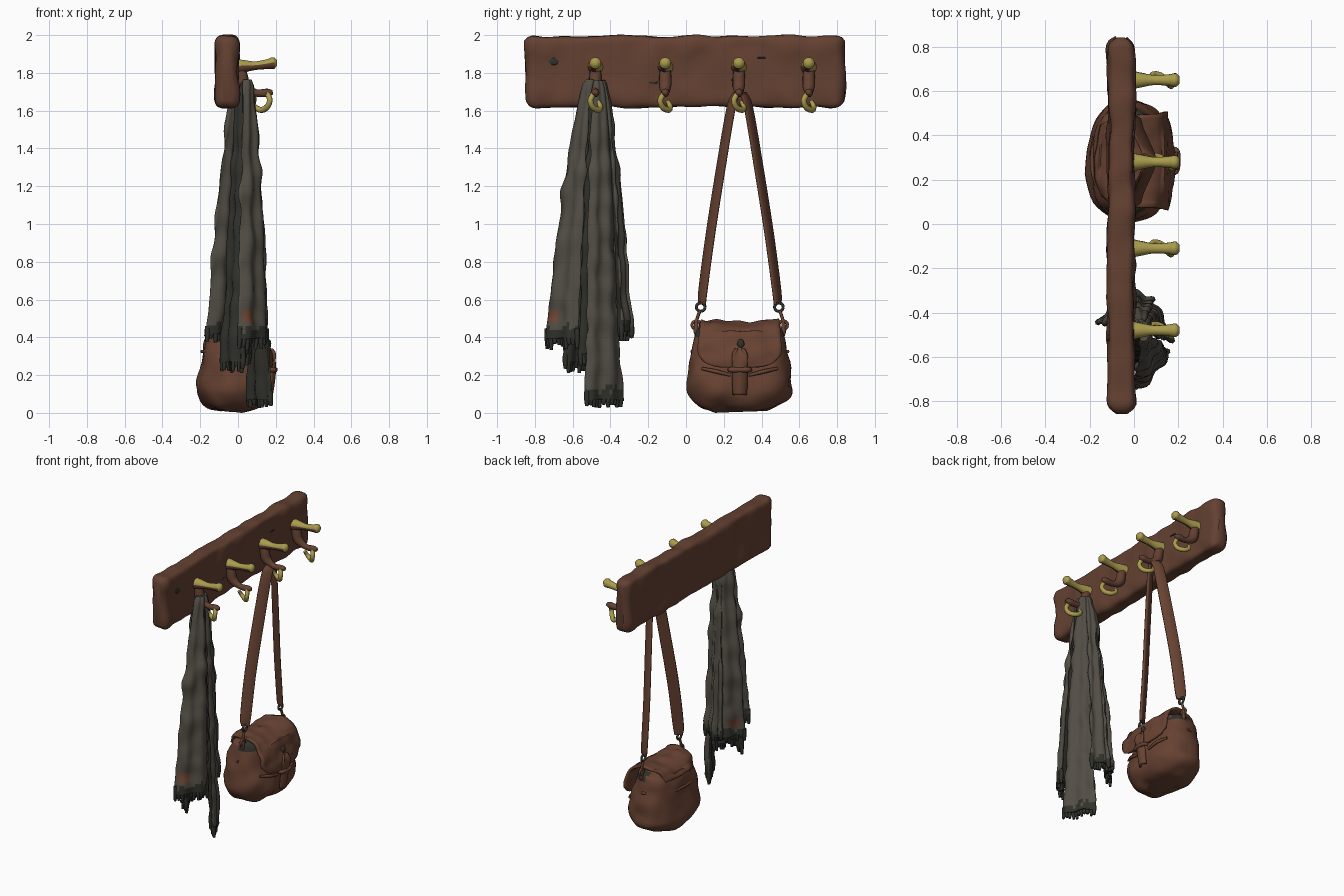
import bpy, bmesh, math, random
from mathutils import Vector, noise

if "Cube" in bpy.data.objects:
    bpy.data.objects.remove(bpy.data.objects["Cube"])

random.seed(4)

def material(name, rgb):
    m = bpy.data.materials.new(name)
    m.diffuse_color = (*rgb, 1)
    m.use_nodes = True
    m.node_tree.nodes["Principled BSDF"].inputs["Base Color"].default_value = m.diffuse_color
    return m

WOOD = material("brown wood", (0.126, 0.052, 0.031))
LEATHER = material("brown leather", (0.138, 0.055, 0.032))
BRASS = material("brass", (0.40, 0.33, 0.075))
CLOTH = material("grey cloth", (0.085, 0.076, 0.060))
DARK = material("dark cloth", (0.030, 0.031, 0.024))
PATCH = material("rust patch", (0.16, 0.06, 0.033))

def finish(name, bm, mats, angle=50, rule=None):
    bmesh.ops.recalc_face_normals(bm, faces=bm.faces)
    bm.normal_update()
    for f in bm.faces:
        f.smooth = True
        if rule:
            f.material_index = rule(f.calc_center_median(), f.normal)
    me = bpy.data.meshes.new(name)
    bm.to_mesh(me)
    bm.free()
    ob = bpy.data.objects.new(name, me)
    bpy.context.collection.objects.link(ob)
    for m in mats:
        me.materials.append(m)
    bpy.context.view_layer.objects.active = ob
    ob.select_set(True)
    bpy.ops.object.shade_smooth_by_angle(angle=math.radians(angle))
    ob.select_set(False)
    return ob

def roughen(bm, amount, freq):
    bm.normal_update()
    for v, n in [(v, v.normal.copy()) for v in bm.verts]:
        v.co += n * amount * noise.noise(v.co * freq)

def loft(name, rings, mats, rough=0, freq=8, rule=None, angle=50):
    bm = bmesh.new()
    rows = [[bm.verts.new(p) for p in r] for r in rings]
    n = len(rows[0])
    for a, b in zip(rows, rows[1:]):
        for i in range(n):
            bm.faces.new((a[i], a[(i + 1) % n], b[(i + 1) % n], b[i]))
    bm.faces.new(rows[0])
    bm.faces.new(rows[-1])
    bmesh.ops.recalc_face_normals(bm, faces=bm.faces)
    if rough:
        roughen(bm, rough, freq)
    return finish(name, bm, mats, angle, rule)

def spline(pts, steps=5):
    # Catmull-Rom resampling of points of any dimension
    P = [Vector(p) for p in pts]
    P = [P[0] * 2 - P[1]] + P + [P[-1] * 2 - P[-2]]
    out = []
    for i in range(1, len(P) - 2):
        a, b, c, d = P[i - 1:i + 3]
        for k in range(steps):
            t = k / steps
            out.append(0.5 * (2 * b + (c - a) * t + (2 * a - 5 * b + 4 * c - d) * t * t
                              + (3 * b - a - 3 * c + d) * t ** 3))
    return out + [P[-2]]

def tube(name, pts, mats, sides=10, rule=None, steps=5):
    # points are x, y, z, radius
    q = spline(pts, steps)
    rings, side = [], None
    for i, p in enumerate(q):
        t = (q[min(i + 1, len(q) - 1)] - q[max(i - 1, 0)]).xyz.normalized()
        if side is None:
            side = t.orthogonal()
        side = (side - t * side.dot(t)).normalized()
        up = t.cross(side)
        rings.append([p.xyz + (side * math.cos(a) + up * math.sin(a)) * p.w
                      for a in [2 * math.pi * k / sides for k in range(sides)]])
    return loft(name, rings, mats, rule=rule, angle=70)

def blob(name, centre, radii, mat):
    bm = bmesh.new()
    bmesh.ops.create_icosphere(bm, subdivisions=2, radius=1)
    for v in bm.verts:
        v.co = [c + r * k for c, r, k in zip(centre, radii, v.co)]
    return finish(name, bm, [mat])

# Weathered wall board, lofted along y with a waisted, rounded section
rings = []
for i in range(101):
    s = i / 100
    y = -0.848 + 1.69 * s
    e = max(0, 1 - min(s, 1 - s) / 0.03)
    end = math.sqrt(max(0, 1 - e * e * 0.85))
    ring = []
    for k in range(56):
        a = 2 * math.pi * k / 56
        c, d = math.cos(a), math.sin(a)
        px = math.copysign(abs(c) ** 0.45, c)
        pz = math.copysign(abs(d) ** 0.4, d)
        bulge = 0.055 + 0.012 * abs(pz) ** 1.5 + 0.004 * abs(2 * s - 1) ** 6
        ring.append((-0.058 + px * bulge * end, y, 1.806 + pz * (0.188 - (1 - end) * 0.045)))
    rings.append(ring)
loft("wall_board", rings, [WOOD], rough=0.016, freq=8)
# Dark cracks and dents in the board
for y, z, w, h in [(-0.70, 1.86, 0.025, 0.02), (-0.77, 1.955, 0.035, 0.005), (-0.18, 1.75, 0.035, 0.008),
                   (0.27, 1.765, 0.04, 0.012), (0.40, 1.88, 0.03, 0.004)]:
    blob("board_crack", (-0.001, y, z), (0.005, w, h), DARK)

# Four double hooks
for y in (-0.48, -0.11, 0.28, 0.65):
    tube("hook_upper_arm", [(-0.02, y, 1.83, 0.045), (0.03, y, 1.835, 0.034), (0.09, y, 1.838, 0.023),
                            (0.155, y, 1.846, 0.026), (0.188, y, 1.852, 0.031), (0.206, y, 1.853, 0.016)],
         [WOOD, BRASS], 14, lambda c, n: int(n.z > 0.1 or n.y > 0.3 or n.x > 0.6))
    tube("hook_bracket", [(0.0, y, 1.85, 0.024), (0.018, y, 1.79, 0.032), (0.035, y, 1.73, 0.033),
                          (0.09, y, 1.695, 0.020), (0.155, y, 1.695, 0.022), (0.184, y, 1.698, 0.012)], [WOOD])
    tube("hook_lower_curl", [(0.155, y - 0.005, 1.695, 0.015), (0.168, y - 0.026, 1.655, 0.015),
                             (0.152, y - 0.012, 1.617, 0.016), (0.12, y + 0.018, 1.604, 0.016),
                             (0.088, y + 0.026, 1.622, 0.014), (0.078, y + 0.012, 1.652, 0.011)], [BRASS])

# Scarf: hanging folds that fan out from the first hook
def fold(name, cx, cy, dx, dy, half, thick, bottom, fringe, front, back, patch=None):
    d = Vector((dx, dy, 0)).normalized()
    nrm = Vector((d.y, -d.x, 0))
    top = Vector((0.04, -0.47, 0))
    end = Vector((cx, cy, 0))
    rows, rings = 64, []
    for i in range(rows + 1):
        t = i / rows
        f = 0.2 + 0.8 * t ** 0.6
        ctr = top.lerp(end, f)
        z = 1.76 + (bottom + fringe * 0.5 - 1.76) * t
        ring = []
        for k in range(36):
            a = 2 * math.pi * k / 36
            u = math.cos(a)
            wave = 0.010 * math.sin(u * 6 + cx * 40 + t * 1.5) * f
            ring.append(ctr + d * u * half * f + nrm * (math.sin(a) * thick * (0.4 + 0.6 * f) + wave)
                        + Vector((0, 0, z)))
        rings.append(ring)

    def shade(c, n):
        if patch and 0.475 < c.z < 0.545 and n.dot(nrm) * patch[1] > 0 \
                and abs((c - end).dot(d) - patch[0]) < 0.034:
            return 2
        if c.z < bottom + fringe * (0.95 + 0.5 * noise.noise(c * 25)):
            return 1
        return front if n.dot(nrm) > 0 else back
    loft(name, rings, [CLOTH, DARK, PATCH], rough=0.017, freq=9, rule=shade)
    # Ragged tassels along the hem
    for k in range(11):
        u = -0.92 + 1.84 * k / 10
        p = end + d * u * half + nrm * 0.01 * math.sin(u * 6 + cx * 40 + 1.5)
        low = bottom + random.uniform(0, 0.3) * fringe
        tube("scarf_tassel", [(p.x, p.y, bottom + fringe * 0.9, 0.014), (p.x, p.y, bottom + fringe * 0.5, 0.015),
                              (p.x + random.uniform(-.006, .006), p.y, low, 0.009)], [DARK], 6, steps=2)

fold("scarf_left_fold", 0.085, -0.66, 0.65, 0.72, 0.115, 0.024, 0.33, 0.13, 0, 0, (-0.055, 1))
fold("scarf_front_fold", 0.115, -0.435, -0.48, 0.87, 0.115, 0.024, 0.01, 0.12, 0, 1)
fold("scarf_back_fold", -0.085, -0.37, 0.62, 0.7, 0.115, 0.026, 0.37, 0.10, 0, 0, (-0.04, -1))
fold("scarf_side_fold", 0.005, -0.33, -0.9, 0.2, 0.085, 0.024, 0.38, 0.10, 0, 1)
fold("scarf_inner_fold", -0.025, -0.58, 0.5, -0.6, 0.085, 0.024, 0.21, 0.12, 1, 1)
fold("scarf_core", 0.02, -0.48, 0.35, 0.9, 0.09, 0.035, 0.25, 0.12, 1, 1)

# Bag body: rows of height, back x, front x, half width
CY = 0.285
rings = []
for z, xb, xf, w in spline([(0.012, -0.10, 0.05, 0.14), (0.035, -0.16, 0.105, 0.215), (0.09, -0.205, 0.15, 0.268),
                            (0.15, -0.212, 0.158, 0.278), (0.24, -0.20, 0.145, 0.268), (0.33, -0.185, 0.125, 0.25),
                            (0.40, -0.165, 0.10, 0.238), (0.445, -0.13, 0.07, 0.222), (0.46, -0.08, 0.03, 0.15)], 3):
    ring = []
    for k in range(48):
        a = 2 * math.pi * k / 48
        c, s = math.cos(a), math.sin(a)
        ring.append(((xb + xf) / 2 + math.copysign(abs(c) ** 0.8, c) * (xf - xb) / 2,
                     CY + math.copysign(abs(s) ** 0.8, s) * w, z))
    rings.append(ring)
loft("bag_body", rings, [LEATHER, DARK], rough=0.02, freq=9,
     rule=lambda c, n: int(c.z > 0.40 and c.x > -0.04 and abs(c.y - CY) > 0.17))

# Seam piping around the back of the body
tube("bag_seam", [(-0.19 + 0.21 * (1 - math.cos(a)), CY + 0.258 * math.sin(a), 0.325, 0.009)
                  for a in [math.radians(x) for x in range(-80, 81, 20)]], [LEATHER], 8)

# Sagging flap folded over the front
def sheet(name, path, thick, rough, across=20, corner=0.0, steps=5):
    bm = bmesh.new()
    q = spline(path, steps)
    grid = []
    for i, (x, z, w) in enumerate(q):
        row = []
        p = i / (len(q) - 1)
        for k in range(across + 1):
            u = -1 + 2 * k / across
            sag = 0.016 * (1 - u * u) * (z > 0.43)
            lift = corner * abs(u) ** 4 * max(0, p - 0.5) * 2
            bend = -0.022 * u * u * min(1, max(-1, (p - 0.35) * 4))
            row.append(bm.verts.new((x + bend, CY + w * u, z - sag + lift)))
        grid.append(row)
    for a, b in zip(grid, grid[1:]):
        for k in range(across):
            bm.faces.new((a[k], a[k + 1], b[k + 1], b[k]))
    if rough:
        roughen(bm, rough, 12)
    ob = finish(name, bm, [LEATHER])
    m = ob.modifiers.new("thickness", 'SOLIDIFY')
    m.thickness = thick
    m.offset = 0
    return ob

sheet("bag_flap", [(-0.168, 0.40, 0.16), (-0.13, 0.462, 0.18), (-0.05, 0.486, 0.20), (0.04, 0.482, 0.21),
                   (0.11, 0.445, 0.212), (0.15, 0.37, 0.218), (0.172, 0.29, 0.22), (0.174, 0.24, 0.185)],
      0.018, 0.018, corner=0.03)
# Closing tab, keeper loop, pouch creases and flap stain
sheet("bag_tab", [(0.16, 0.34, 0.022), (0.186, 0.30, 0.04), (0.195, 0.24, 0.038), (0.188, 0.16, 0.036),
                  (0.178, 0.095, 0.032)], 0.014, 0, 8)
tube("tab_keeper", [(0.165, CY - 0.055, 0.228, 0.012), (0.192, CY - 0.04, 0.228, 0.014),
                    (0.194, CY + 0.04, 0.228, 0.014), (0.165, CY + 0.055, 0.228, 0.012)], [LEATHER], 8)
blob("flap_stain", (0.161, CY + 0.005, 0.365), (0.016, 0.02, 0.026), DARK)
for s in (-1, 1):
    tube("pouch_crease", [(0.155, CY + s * 0.05, 0.20, 0.008), (0.15, CY + s * 0.13, 0.22, 0.011),
                          (0.118, CY + s * 0.20, 0.235, 0.008)], [LEATHER], 8)

# Shoulder strap halves, gathered over the third hook, with ring and clip
for s in (-1, 1):
    wv = Vector((0.85, -s * 0.5, 0)).normalized()
    nv = Vector((-wv.y, wv.x, 0))
    rings = []
    for x, y, z, h in spline([(0.07, 0.012, 1.70, 0.032), (0.06, 0.045, 1.62, 0.037), (0.035, 0.10, 1.30, 0.039),
                              (0.01, 0.155, 0.95, 0.039), (0.0, 0.195, 0.65, 0.037), (0.0, 0.20, 0.575, 0.028)], 6):
        c = Vector((x, CY + s * y, z))
        rings.append([c + wv * h * a + nv * 0.009 * b for a, b in
                      [(-1, -.6), (-.9, -1), (.9, -1), (1, -.6), (1, .6), (.9, 1), (-.9, 1), (-1, .6)]])
    loft("bag_strap", rings, [LEATHER])
    for name, dy, z, mat in (("strap_ring", 0.207, 0.56, DARK), ("clip_loop", 0.23, 0.465, LEATHER)):
        tube(name, [(0.0, CY + s * dy + 0.023 * math.cos(a), z + 0.022 * math.sin(a), 0.008)
                    for a in [2 * math.pi * k / 12 for k in range(13)]], [mat], 8, steps=2)
    tube("strap_clip", [(0, CY + s * 0.212, 0.54, 0.009), (0, CY + s * 0.228, 0.49, 0.009),
                        (0, CY + s * 0.232, 0.44, 0.014), (0, CY + s * 0.225, 0.40, 0.010)], [LEATHER], 8)
